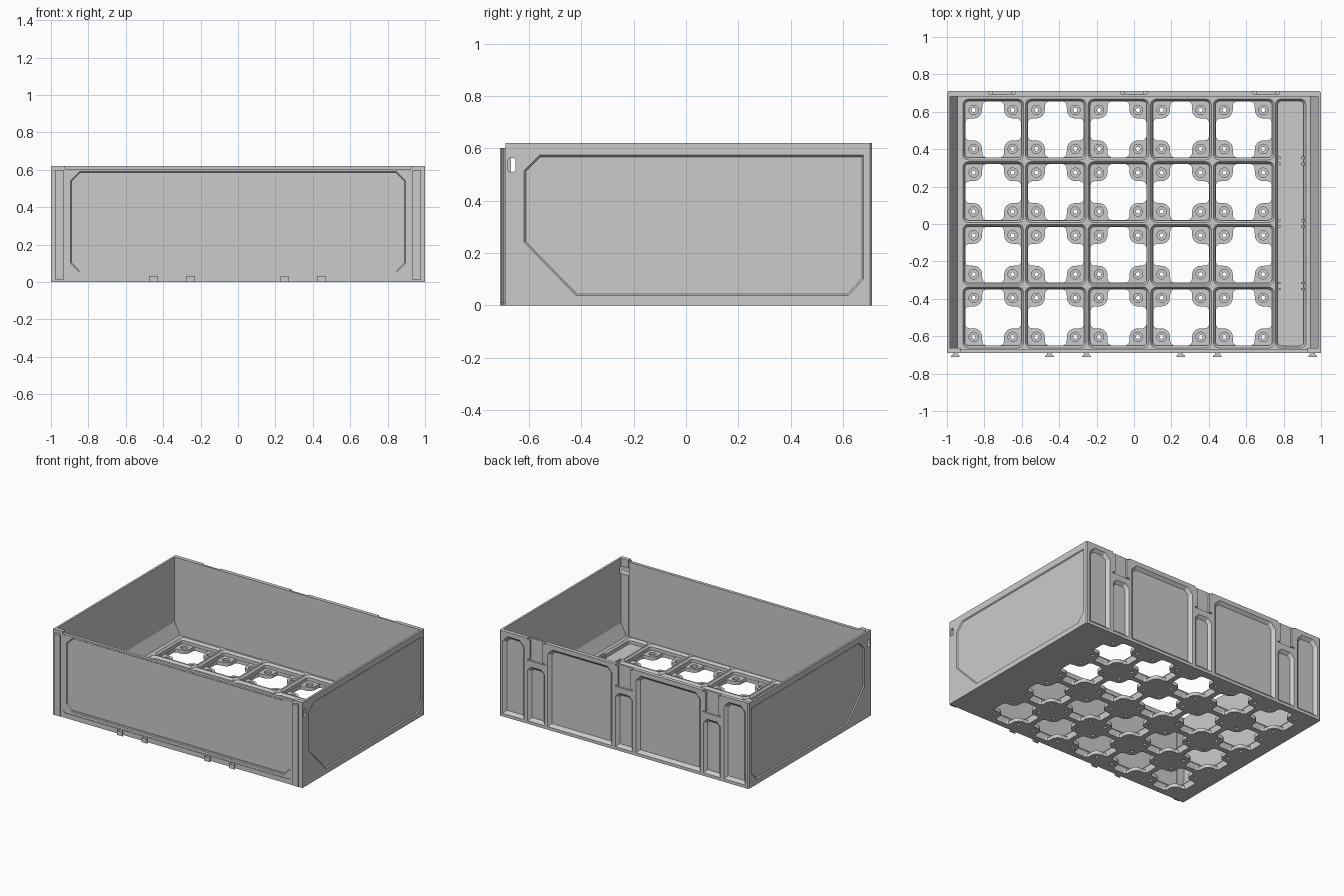
import bpy, bmesh, math
from mathutils import Vector

if "Cube" in bpy.data.objects:
    bpy.data.objects.remove(bpy.data.objects["Cube"])

MAP = {'x': lambda u, v, w: (w, u, v), 'y': lambda u, v, w: (u, w, v), 'z': lambda u, v, w: (u, v, w)}


def inset_poly(pts, d):
    # move every edge of a counter-clockwise outline inward by d
    out, n = [], len(pts)
    for i in range(n):
        p, q, r = (Vector(pts[(i + k) % n]) for k in (-1, 0, 1))
        a, b = (q - p).normalized(), (r - q).normalized()
        na, nb = Vector((-a.y, a.x)), Vector((-b.y, b.x))
        out.append(q + (na + nb) * d / (1 + na.dot(nb)))
    return out


def rect(u0, u1, v0, v1):
    return [(u0, v0), (u1, v0), (u1, v1), (u0, v1)]


def cut_rect(u0, u1, v0, v1, lo, hi):
    # rectangle with cut corners, separate size for lower and upper pair
    pts = [(u0, v0 + lo), (u0 + lo, v0), (u1 - lo, v0), (u1, v0 + lo)] if lo else [(u0, v0), (u1, v0)]
    return pts + [(u1, v1 - hi), (u1 - hi, v1), (u0 + hi, v1), (u0, v1 - hi)]


def round_rect(u0, u1, v0, v1, r, seg=4):
    pts = []
    for k, (cu, cv) in enumerate(((u1 - r, v1 - r), (u0 + r, v1 - r), (u0 + r, v0 + r), (u1 - r, v0 + r))):
        for s in range(seg + 1):
            a = math.pi / 2 * (k + s / seg)
            pts.append((cu + r * math.cos(a), cv + r * math.sin(a)))
    return pts


def circle(cu, cv, r, n=24):
    return [(cu + r * math.cos(i * math.tau / n), cv + r * math.sin(i * math.tau / n)) for i in range(n)]


def make(name, prisms):
    # each prism: axis, outline, start, end, inset of the end outline
    bm = bmesh.new()
    for axis, pts, w0, w1, inset in prisms:
        end = inset_poly(pts, inset) if inset else pts
        a = [bm.verts.new(MAP[axis](p[0], p[1], w0)) for p in pts]
        b = [bm.verts.new(MAP[axis](p[0], p[1], w1)) for p in end]
        bm.faces.new(a)
        bm.faces.new(b)
        for i in range(len(a)):
            j = (i + 1) % len(a)
            bm.faces.new((a[i], a[j], b[j], b[i]))
    bmesh.ops.recalc_face_normals(bm, faces=bm.faces)
    me = bpy.data.meshes.new(name)
    bm.to_mesh(me)
    bm.free()
    ob = bpy.data.objects.new(name, me)
    bpy.context.collection.objects.link(ob)
    return ob


def cut(ob, prisms):
    cutter = make("cutter", prisms)
    cutter.hide_render = True
    m = ob.modifiers.new("cut", 'BOOLEAN')
    m.operation, m.solver, m.object = 'DIFFERENCE', 'EXACT', cutter
    bpy.context.view_layer.objects.active = ob
    bpy.ops.object.modifier_apply(modifier=m.name)
    bpy.data.objects.remove(cutter)


def mirror(ob):
    ob.modifiers.new("mirror", 'MIRROR')


# floor grid: 5 x 4 tapered cells and one closed side channel
TOP, PAD = 0.065, 0.026
cells = [(-0.753 + 0.335 * i, -0.4995 + 0.335 * j) for i in range(5) for j in range(4)]
floor = make("grid_floor", [('z', rect(-0.99, 0.99, -0.685, 0.69), 0, TOP, 0)])
cut(floor, [('z', round_rect(x - .164, x + .164, y - .164, y + .164, .032), TOP + .002, .048, .014)
            for x, y in cells] +
           [('z', round_rect(.755, .92, -.664, .67, .03), TOP + .002, .048, .014)])
cut(floor, [('z', round_rect(x - .151, x + .151, y - .151, y + .151, .02), TOP - .01, PAD, 0)
            for x, y in cells] +
           [('z', round_rect(.768, .907, -.651, .657, .02), TOP - .01, PAD, 0)])

# openings that leave a rounded pad in each cell corner
h, c, r = 0.149, 0.104, 0.045
arc = [(c + r * math.cos(a), c + r * math.sin(a))
       for a in (-math.pi / 2 - math.pi / 2 * s / 6 for s in range(7))]
quad = [(h, .04), (.143, .053), (.13, .058)] + arc + [(.058, .13), (.053, .143), (.04, h)]
opening = []
for k in range(4):
    ca, sa = round(math.cos(k * math.pi / 2)), round(math.sin(k * math.pi / 2))
    opening += [(ca * u - sa * v, sa * u + ca * v) for u, v in quad]
cut(floor, [('z', [(x + u, y + v) for u, v in opening], -.02, PAD + .01, 0) for x, y in cells])

# magnet sockets and their small through holes
spots = [(x + i * c, y + j * c) for x, y in cells for i in (-1, 1) for j in (-1, 1)]
cut(floor, [('z', circle(x, y, .025), PAD + .006, .01, 0) for x, y in spots])
cut(floor, [('z', circle(x, y, .011, 12), .02, -.02, 0) for x, y in spots])

# small clips along the channel
make("channel_clips", [('z', rect(x - .009, x + .009, y + s - .006, y + s + .006), PAD, TOP, 0)
                       for x in (.773, .902) for y in (-.332, .003, .338) for s in (-.016, .016)])

# side walls with recessed outer panel, front post, slope at the foot
hole = ('x', round_rect(-.68, -.651, .51, .562, .008), .88, 1.05, 0)
wall = make("side_wall", [('x', rect(-.69, .70, 0, .62), .985, 1.0, 0)])
panel = [(-.62, .24), (-.42, .035), (.62, .035), (.68, .10), (.68, .575), (-.56, .575), (-.62, .515)]
cut(wall, [('x', panel, 1.002, .993, .008)])
cut(wall, [hole])
mirror(wall)
post = make("front_post", [('z', rect(.925, .99, -.69, -.662), 0, .62, 0)])
cut(post, [hole])
mirror(post)
foot = make("wall_foot_slope", [('y', [(.94, .06), (.99, .06), (.99, .15), (.985, .15)], -.665, .69, 0)])
mirror(foot)

# front wall with stepped panel
front = make("front_wall", [('y', rect(-.925, .925, 0, .605), -.69, -.668, 0)])
cut(front, [('y', cut_rect(-.918, .918, .035, .598, .012, .012), -.70, -.686, 0)])
cut(front, [('y', cut_rect(-.897, .897, .052, .592, .05, .05), -.687, -.679, .006)])

# front rails and lower hooks, dovetail section
def dovetail(x):
    half = [(.012, -.68), (.012, -.695), (.023, -.705), (.023, -.71)]
    return [(x + u, v) for u, v in half] + [(x - u, v) for u, v in reversed(half)]


mirror(make("front_rail", [('z', dovetail(.955), .01, .60, 0)]))
make("front_hooks", [('z', dovetail(x), 0, .032, 0) for x in (-.452, -.254, .249, .446)])

# back wall with deep bevelled bays, three clip pockets and low bays beneath
back = make("back_wall", [('z', [(-1, .682), (1, .682), (1, .702), (.992, .71), (-.992, .71), (-1, .702)],
                           0, .62, 0)])
bays = [('y', cut_rect(a, b, .02, .59, 0, .04), .712, .69, .022)
        for a, b in ((-.975, -.80), (-.615, -.095), (.095, .615), (.80, .975))]
bays += [('y', cut_rect(x - .07, x + .07, .02, .42, 0, .03), .712, .69, .022) for x in (-.705, 0, .705)]
cut(back, bays)
cut(back, [('y', rect(x - .07, x + .07, .46, .64), .73, .696, 0) for x in (-.705, 0, .705)])
make("clip_pocket_lips", [('y', rect(x + s * .065 - .015, x + s * .065 + .015, .47, .61), .69, .71, 0)
                          for x in (-.705, 0, .705) for s in (-1, 1)])
